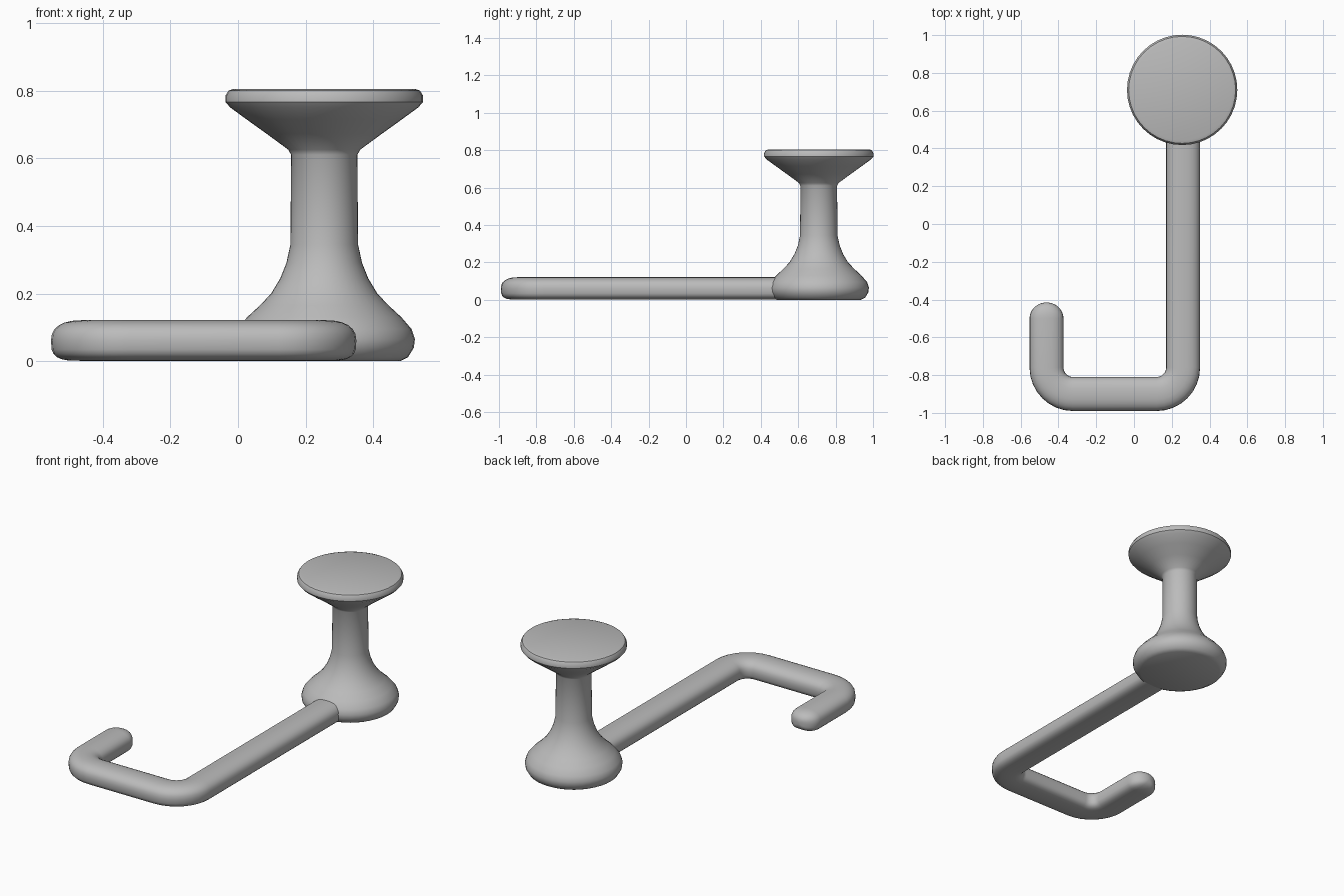
import bpy, bmesh, math
from mathutils import Vector

cube = bpy.data.objects.get("Cube")
if cube:
    bpy.data.objects.remove(cube, do_unlink=True)

grey = bpy.data.materials.new("plain grey")
grey.use_nodes = True
colour = (0.5, 0.5, 0.5, 1)
grey.diffuse_color = colour
grey.node_tree.nodes["Principled BSDF"].inputs["Base Color"].default_value = colour


def loft(name, rings, angle):
    """Skin closed rings of points, cap both ends and shade smooth."""
    bm = bmesh.new()
    loops = [[bm.verts.new(p) for p in ring] for ring in rings]
    n = len(loops[0])
    for a, b in zip(loops, loops[1:]):
        for i in range(n):
            j = (i + 1) % n
            bm.faces.new((a[i], a[j], b[j], b[i]))
    bm.faces.new(loops[0])
    bm.faces.new(loops[-1])
    bmesh.ops.recalc_face_normals(bm, faces=bm.faces)
    mesh = bpy.data.meshes.new(name)
    bm.to_mesh(mesh)
    bm.free()
    mesh.materials.append(grey)
    obj = bpy.data.objects.new(name, mesh)
    bpy.context.collection.objects.link(obj)
    bpy.ops.object.select_all(action="DESELECT")
    obj.select_set(True)
    bpy.context.view_layer.objects.active = obj
    bpy.ops.object.shade_smooth_by_angle(angle=math.radians(angle))
    return obj


# Pedestal: flared foot, straight post and wide flat cap, as (radius, height)
centre = Vector((0.255, 0.71, 0))
profile = [(0.225, 0), (0.248, 0.012), (0.265, 0.04), (0.268, 0.065),
           (0.258, 0.095), (0.228, 0.13), (0.19, 0.165), (0.157, 0.2),
           (0.13, 0.245), (0.112, 0.29), (0.1, 0.345), (0.098, 0.61),
           (0.106, 0.625), (0.17, 0.672), (0.23, 0.715), (0.278, 0.75),
           (0.292, 0.766), (0.292, 0.785), (0.283, 0.8), (0.268, 0.805)]
sides = 40


def circle(r, z):
    turns = [math.tau * i / sides for i in range(sides)]
    return [centre + Vector((r * math.cos(t), r * math.sin(t), z)) for t in turns]


loft("pedestal", [circle(r, z) for r, z in profile], 35)


# Hook arm: a flat-bottomed bar swept along a path with rounded corners
def rounded_path(corners, radius, steps=8):
    pts = [corners[0]]
    for a, b, c in zip(corners, corners[1:], corners[2:]):
        p = b + (a - b).normalized() * radius
        q = b + (c - b).normalized() * radius
        for i in range(steps + 1):
            t = i / steps * math.pi / 2
            pts.append(p + (b - p) * math.sin(t) + (q - b) * (1 - math.cos(t)))
    return pts + [corners[-1]]


def section(point, direction, scale):
    side = Vector((direction.y, -direction.x, 0))
    ring = []
    for i in range(24):
        t = math.tau * i / 24
        c, s = math.cos(t), math.sin(t)
        power = 0.85 if s > 0 else 0.6
        w = math.copysign(abs(c) ** power, c) * 0.09 * scale
        h = math.copysign(abs(s) ** power, s) * 0.06 * scale ** 0.7
        ring.append(point + side * w + Vector((0, 0, 0.061 + h)))
    return ring


corners = [Vector(p) for p in ((0.26, 0.65, 0), (0.26, -0.9, 0),
                               (-0.463, -0.9, 0), (-0.463, -0.5, 0))]
path = rounded_path(corners, 0.14)
rings = []
for i, p in enumerate(path):
    before, after = path[max(i - 1, 0)], path[min(i + 1, len(path) - 1)]
    rings.append(section(p, (after - before).normalized(), 1))

# Rounded tip of the hook
for k in range(1, 8):
    t = k / 7.3 * math.pi / 2
    tip = corners[-1] + Vector((0, 0.085 * math.sin(t), 0))
    rings.append(section(tip, Vector((0, 1, 0)), math.cos(t)))
loft("hook_arm", rings, 50)
